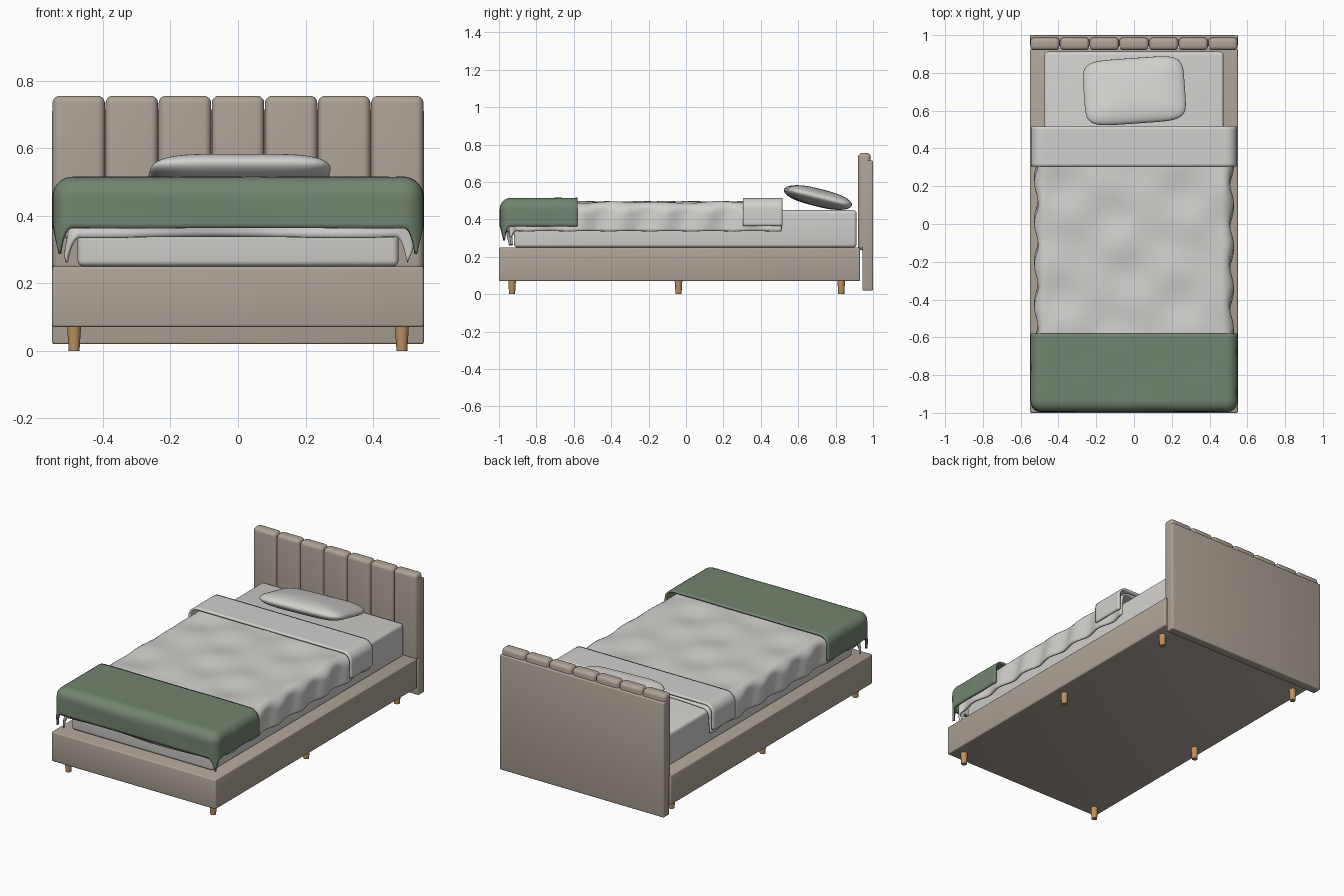
import bpy, bmesh
from math import sin, cos, pi, hypot, radians, copysign
from mathutils import Matrix

cube = bpy.data.objects.get("Cube")
if cube:
    bpy.data.objects.remove(cube, do_unlink=True)


def material(name, r, g, b):
    m = bpy.data.materials.new(name)
    m.use_nodes = True
    m.diffuse_color = (r, g, b, 1)
    m.node_tree.nodes["Principled BSDF"].inputs["Base Color"].default_value = (r, g, b, 1)
    return m


TAUPE = material("taupe upholstery", 0.42, 0.37, 0.31)
LINEN = material("white linen", 0.64, 0.63, 0.61)
GREEN = material("sage green throw", 0.17, 0.23, 0.16)
WOOD = material("light wood", 0.50, 0.29, 0.12)


def finish(name, bm, mat, angle=40):
    mesh = bpy.data.meshes.new(name)
    bm.to_mesh(mesh)
    bm.free()
    mesh.materials.append(mat)
    ob = bpy.data.objects.new(name, mesh)
    bpy.context.collection.objects.link(ob)
    bpy.ops.object.select_all(action="DESELECT")
    ob.select_set(True)
    bpy.context.view_layer.objects.active = ob
    bpy.ops.object.shade_smooth_by_angle(angle=radians(angle))
    return ob


def box(name, lo, hi, bevel, mat, segments=3):
    """Rounded box between two opposite corners."""
    bm = bmesh.new()
    bmesh.ops.create_cube(bm, size=1)
    for v in bm.verts:
        v.co = [l + (c + 0.5) * (h - l) for l, h, c in zip(lo, hi, v.co)]
    bmesh.ops.bevel(bm, geom=bm.edges[:], offset=bevel, segments=segments,
                    profile=0.5, affect="EDGES")
    return finish(name, bm, mat)


def drape(name, hx, y0, y1, z, r, drop, mat, foot=True, ripple=0.0, thick=0.012):
    """Cloth lying on a rectangle, bending over its sides (and its foot end)."""
    bend = r * pi / 2
    hang = bend + drop - r
    u0, v0 = -hx - hang, y0 - (hang if foot else 0)
    nu = round(-2 * u0 / 0.015)
    nv = max(4, round((y1 - v0) / 0.015))
    bm = bmesh.new()
    rows = []
    for j in range(nv + 1):
        row = []
        for i in range(nu + 1):
            u = u0 - 2 * u0 * i / nu
            v = v0 + (y1 - v0) * j / nv
            cx, cy = max(-hx, min(hx, u)), max(y0, v)
            ex, ey = u - cx, v - cy
            d = hypot(ex, ey)
            a = min(d / r, pi / 2)
            out = r * sin(a)
            fall = r * (1 - cos(a)) + max(0, d - bend)
            side = min(1, fall / r)
            # soft folds: up and down on top, in and out on the sides
            puff = sin(15 * u + 5 * v) * sin(17 * v - 4 * u) + 0.4 * sin(9 * u - 21 * v)
            out += ripple * 1.3 * side * sin(2 * pi * (v + u * 0.3) / 0.22)
            dx, dy = (ex / d, ey / d) if d > 1e-9 else (0, 0)
            row.append(bm.verts.new((cx + dx * out, cy + dy * out,
                                     z - fall + ripple * (1 - side) * puff * 0.7)))
        rows.append(row)
    for a, b in zip(rows, rows[1:]):
        for i in range(nu):
            bm.faces.new((a[i], a[i + 1], b[i + 1], b[i]))
    ob = finish(name, bm, mat, 50)
    mod = ob.modifiers.new("thickness", "SOLIDIFY")
    mod.thickness = thick
    mod.offset = -1
    return ob


# Bed base and legs
box("bed_base", (-0.55, -1.0, 0.07), (0.55, 0.93, 0.25), 0.008, TAUPE)
for side, x in (("right", -0.485), ("left", 0.485)):
    for place, y in (("front", -0.93), ("middle", -0.04), ("back", 0.83)):
        bm = bmesh.new()
        bmesh.ops.create_cone(bm, cap_ends=True, segments=20, radius1=0.016, radius2=0.021,
                              depth=0.08, matrix=Matrix.Translation((x, y, 0.04)))
        finish(f"{place}_{side}_leg", bm, WOOD)

# Headboard: flat back panel and seven padded channels
box("headboard_panel", (-0.55, 0.943, 0.02), (0.55, 1.0, 0.715), 0.006, TAUPE)
COUNT = 7
W = 1.1 / COUNT
for i in range(COUNT):
    x = -0.55 + i * W
    box(f"headboard_channel_{i + 1}", (x + 0.001, 0.92, 0.235), (x + W - 0.001, 0.987, 0.755),
        0.022, TAUPE, 5)

# Mattress and bedding
box("mattress", (-0.475, -0.92, 0.25), (0.475, 0.912, 0.45), 0.018, LINEN, 4)
drape("duvet", 0.468, -0.905, 0.51, 0.492, 0.05, 0.155, LINEN, ripple=0.008)
drape("folded_sheet", 0.487, 0.305, 0.515, 0.515, 0.058, 0.15, LINEN, foot=False)
drape("throw_blanket", 0.49, -0.937, -0.58, 0.515, 0.058, 0.152, GREEN, ripple=0.001)


# Pillow: a sphere squared off in plan, with a thin rounded rim
def power(v, p):
    return copysign(abs(v) ** p, v)


bm = bmesh.new()
bmesh.ops.create_uvsphere(bm, u_segments=64, v_segments=32, radius=1)
for v in bm.verts:
    flat = hypot(v.co.x, v.co.y)
    if flat > 1e-6:
        c, s = v.co.x / flat, v.co.y / flat
        spread = flat ** 0.75
        v.co.x = 0.268 * power(c, 0.36) * spread
        v.co.y = 0.178 * power(s, 0.36) * spread
    v.co.z *= 0.047
pillow = finish("pillow", bm, LINEN, 60)
pillow.location = (0.002, 0.705, 0.517)
pillow.rotation_euler = (radians(-14), 0, radians(4))
